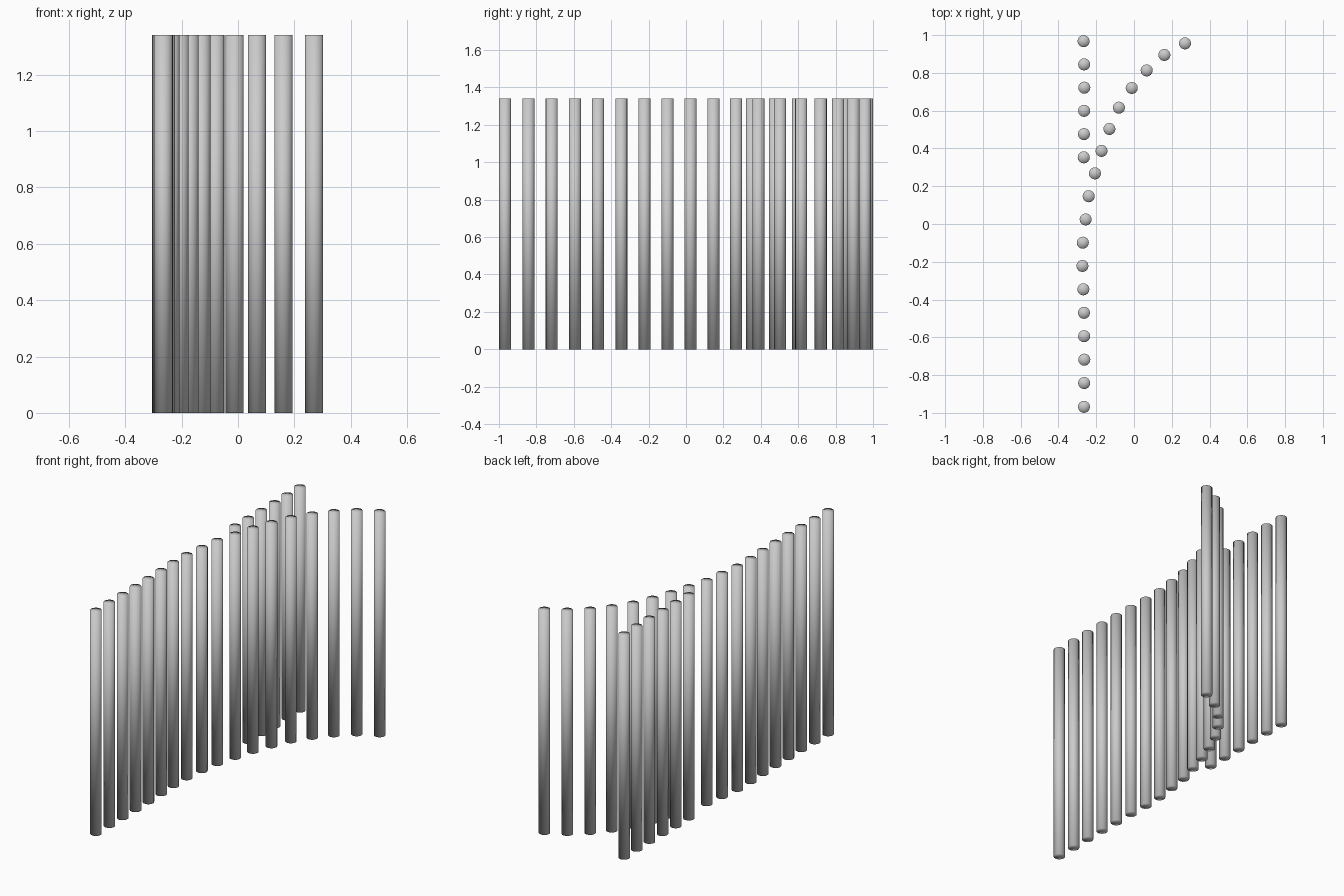
import bpy
import bmesh

cube = bpy.data.objects.get("Cube")
if cube:
    bpy.data.objects.remove(cube, do_unlink=True)

RADIUS, HEIGHT, SIDES = 0.032, 1.34, 16

# Plain grey for every post
grey = bpy.data.materials.new("light_grey")
grey.use_nodes = True
colour = (0.6, 0.6, 0.6, 1)
grey.diffuse_color = colour
grey.node_tree.nodes["Principled BSDF"].inputs["Base Color"].default_value = colour

# One round post, shared by all; caps are fans so the ends shade softly
bm = bmesh.new()
bmesh.ops.create_cone(bm, cap_ends=True, cap_tris=False, segments=SIDES,
                      radius1=RADIUS, radius2=RADIUS, depth=HEIGHT)
bmesh.ops.poke(bm, faces=[f for f in bm.faces if len(f.verts) > 4])
bmesh.ops.translate(bm, verts=bm.verts, vec=(0, 0, HEIGHT / 2))
for face in bm.faces:
    face.smooth = True
post_mesh = bpy.data.meshes.new("post")
bm.to_mesh(post_mesh)
bm.free()
post_mesh.materials.append(grey)


def add_post(name, x, y):
    post = bpy.data.objects.new(name, post_mesh)
    post.location = (x, y, 0)
    bpy.context.collection.objects.link(post)


# Long row: straight at the front, sweeping towards the left at the back
main_row = [(-.265, -.968), (-.264, -.842), (-.263, -.718), (-.264, -.594),
            (-.265, -.47), (-.268, -.346), (-.273, -.222), (-.271, -.099),
            (-.256, .024), (-.24, .147), (-.207, .268), (-.172, .387),
            (-.13, .503), (-.08, .616), (-.012, .72), (.067, .813),
            (.161, .895), (.27, .956)]
for i, (x, y) in enumerate(main_row):
    add_post(f"main_row_post_{i + 1}", x, y)

# Short straight row branching off at the back
for i, x in enumerate([-.266, -.265, -.264, -.263, -.264, -.267]):
    add_post(f"branch_row_post_{i + 1}", x, 0.353 + i * 0.123)
